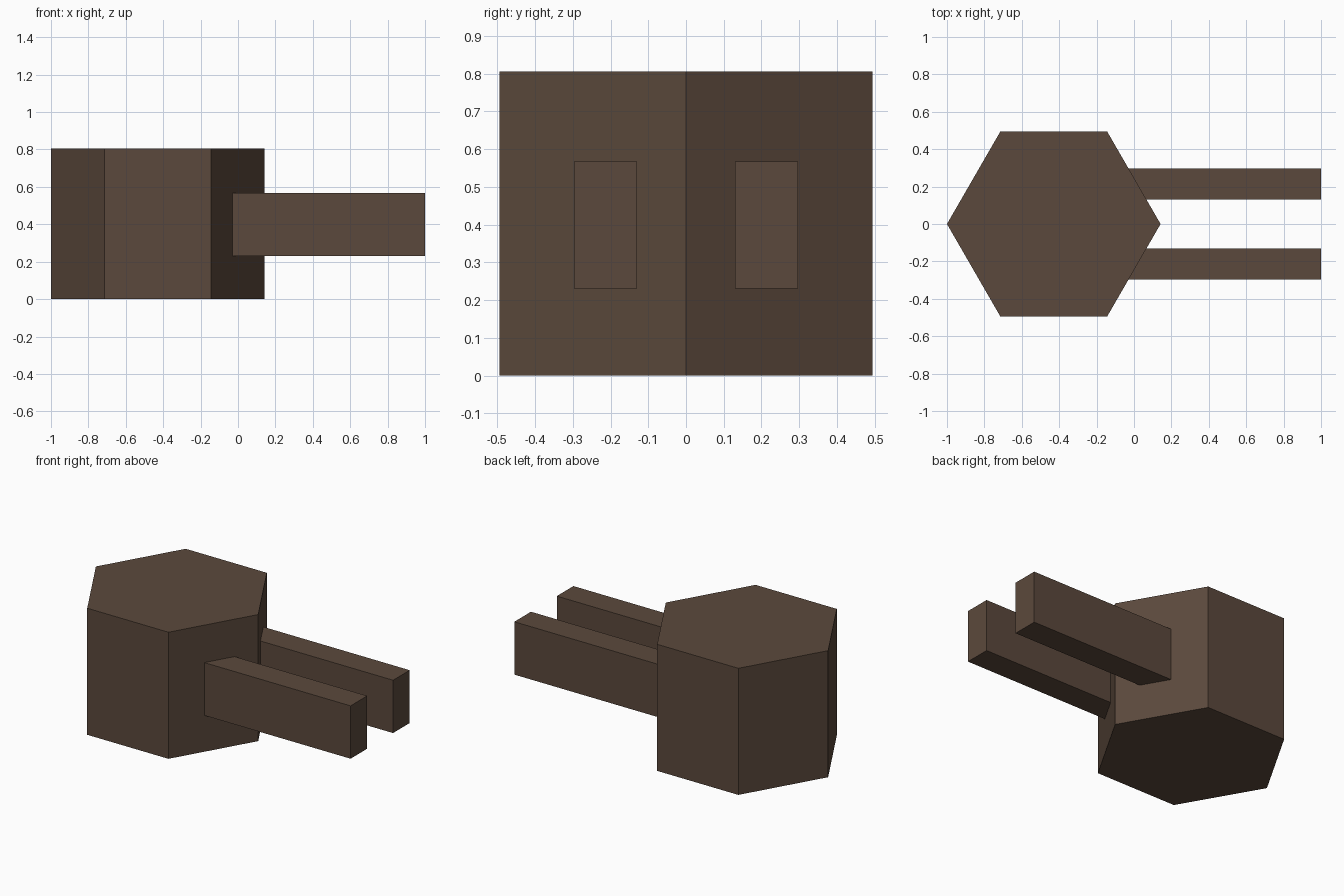
import bpy, math

if "Cube" in bpy.data.objects:
    bpy.data.objects.remove(bpy.data.objects["Cube"])

brown = bpy.data.materials.new("dark brown")
brown.diffuse_color = (0.105, 0.066, 0.045, 1)
brown.use_nodes = True
brown.node_tree.nodes["Principled BSDF"].inputs["Base Color"].default_value = brown.diffuse_color

# Hexagonal head, corners pointing along x
R, H = 0.571, 0.805
bpy.ops.mesh.primitive_cylinder_add(vertices=6, radius=R, depth=H,
                                    location=(-1 + R, 0, H / 2),
                                    rotation=(0, 0, math.radians(30)))
head = bpy.context.object
head.name = "hex_head"
head.data.materials.append(brown)
bpy.ops.object.transform_apply(location=False, rotation=True, scale=True)


def prong(name, side):
    """Rectangular bar rooted inside the head and reaching x = 1."""
    x0, x1 = -0.15, 1.0
    y0, y1 = 0.13, 0.297
    z0, z1 = 0.231, 0.567
    bpy.ops.mesh.primitive_cube_add(size=1, location=((x0 + x1) / 2, side * (y0 + y1) / 2, (z0 + z1) / 2))
    bar = bpy.context.object
    bar.name = name
    bar.scale = (x1 - x0, y1 - y0, z1 - z0)
    bpy.ops.object.transform_apply(location=False, rotation=False, scale=True)
    bar.data.materials.append(brown)


# Pair of prongs
prong("front_prong", -1)
prong("back_prong", 1)
